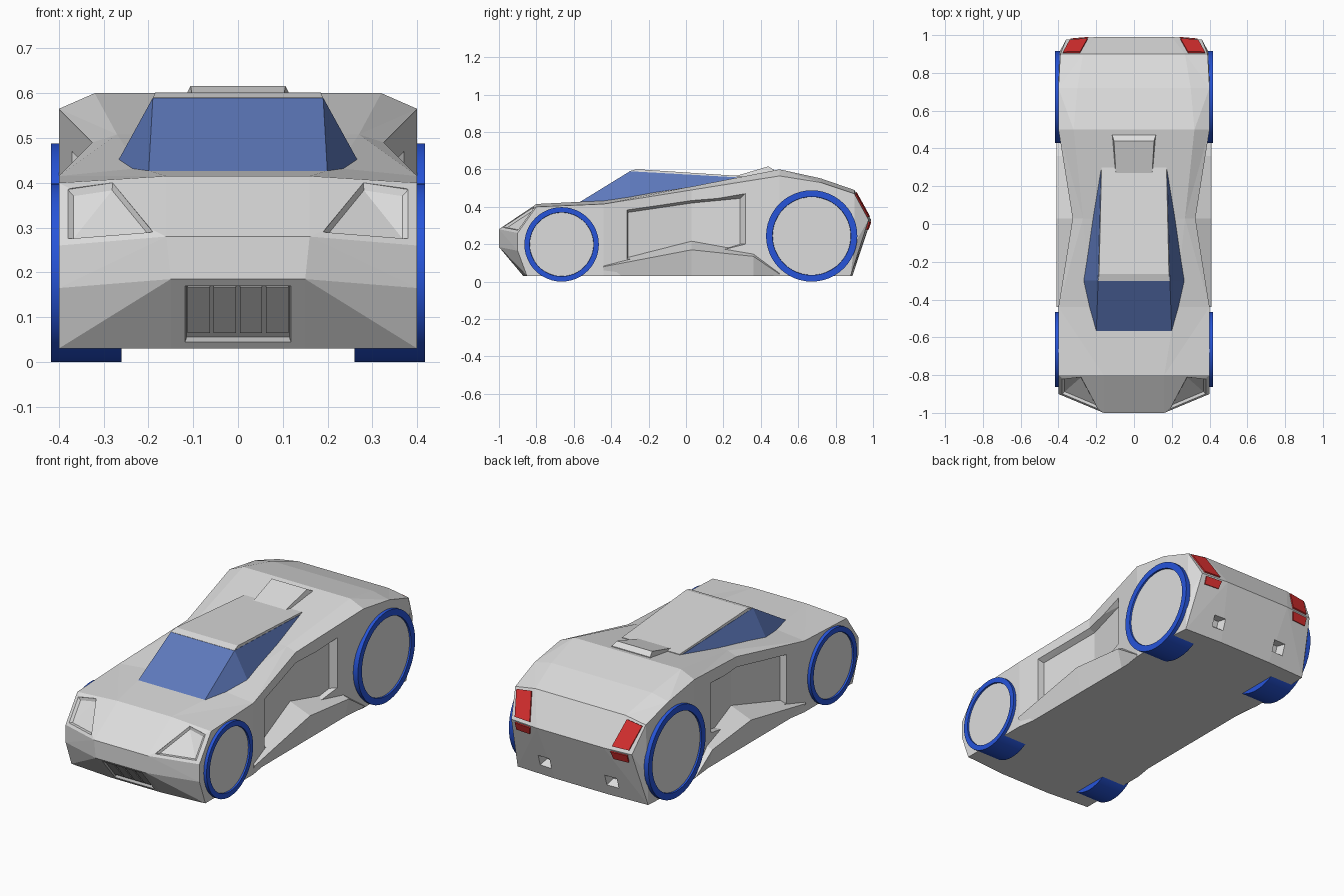
import bpy, bmesh, math
from mathutils import Vector
from mathutils.bvhtree import BVHTree

cube = bpy.data.objects.get("Cube")
if cube:
    bpy.data.objects.remove(cube, do_unlink=True)


def material(name, rgb):
    m = bpy.data.materials.new(name)
    m.use_nodes = True
    m.diffuse_color = (*rgb, 1)
    m.node_tree.nodes["Principled BSDF"].inputs["Base Color"].default_value = (*rgb, 1)
    return m


PAINT = material("light_grey_paint", (0.72, 0.72, 0.72))
GRILLE = material("mid_grey_grille", (0.45, 0.45, 0.45))
BLUE = material("blue_tyre", (0.02, 0.09, 0.7))
GLASS = material("blue_glass", (0.11, 0.19, 0.5))
RED = material("red_lamp", (0.72, 0.03, 0.03))


def loft(bm, rings, caps=True, mats=None):
    """Skin closed rings of points; mats gives a material per step."""
    rows = [[bm.verts.new(p) for p in ring] for ring in rings]
    n = len(rows[0])
    for k, (a, b) in enumerate(zip(rows, rows[1:])):
        for i in range(n):
            j = (i + 1) % n
            bm.faces.new((a[i], a[j], b[j], b[i])).material_index = mats[k] if mats else 0
    if caps:
        bm.faces.new(rows[0]).material_index = mats[0] if mats else 0
        bm.faces.new(rows[-1]).material_index = mats[-1] if mats else 0
    return rows


def finish(bm, name, *mats):
    bmesh.ops.recalc_face_normals(bm, faces=bm.faces)
    me = bpy.data.meshes.new(name)
    bm.to_mesh(me)
    bm.free()
    for m in mats:
        me.materials.append(m)
    ob = bpy.data.objects.new(name, me)
    bpy.context.scene.collection.objects.link(ob)
    return ob


def solid(name, rings, *mats, steps=None):
    bm = bmesh.new()
    loft(bm, rings, True, steps)
    return finish(bm, name, *mats)


# Body shell: half sections from the floor round to the deck
def section(y, floor_x, waist, shoulder, deck):
    return [(0.16, y, 0.03), (floor_x, y, 0.03), (waist[0], y, waist[1]),
            (shoulder[0], y, shoulder[1]), (deck[0], y, deck[1])]


halves = [
    [(0.15, -0.87, 0.03), (0.4, -0.85, 0.03), (0.4, -0.9, 0.165), (0.4, -0.9, 0.26), (0.16, -1, 0.28)],
    section(-0.8, 0.4, (0.4, 0.17), (0.4, 0.4), (0.16, 0.415)),
    section(-0.44, 0.4, (0.4, 0.17), (0.4, 0.415), (0.22, 0.433)),
    section(0.03, 0.325, (0.325, 0.2), (0.325, 0.49), (0.27, 0.508)),
    section(0.5, 0.4, (0.4, 0.2), (0.4, 0.565), (0.32, 0.6)),
    section(0.72, 0.4, (0.4, 0.2), (0.4, 0.53), (0.3, 0.552)),
    [(0.16, 0.89, 0.03), (0.39, 0.88, 0.03), (0.4, 0.9, 0.2), (0.39, 0.9, 0.47), (0.27, 0.9, 0.49)],
]
bm = bmesh.new()
rows = loft(bm, [h + [(-x, y, z) for x, y, z in reversed(h)] for h in halves], caps=False)


def pair(x, y, z):
    return bm.verts.new((x, y, z)), bm.verts.new((-x, y, z))


nose, ridge, corner = pair(0.15, -1, 0.185), pair(0.2, 0.99, 0.33), pair(0.36, 0.976, 0.33)
front, back = rows[0], rows[-1]
for s in (0, 1):
    f = front[::-1] if s else front
    b = back[::-1] if s else back
    q, r, c = nose[s], ridge[s], corner[s]
    for face in ((f[0], f[1], f[2], q), (q, f[2], f[3], f[4]), (b[4], b[3], c, r),
                 (b[3], b[2], c), (b[2], b[1], c), (c, b[1], b[0], r)):
        bm.faces.new(face)
for face in ((front[0], nose[0], nose[1], front[9]), (nose[0], front[4], front[5], nose[1]),
             (back[4], ridge[0], ridge[1], back[5]), (ridge[0], back[0], back[9], ridge[1])):
    bm.faces.new(face)
bmesh.ops.triangulate(bm, faces=bm.faces, quad_method='LONG_EDGE')
body = finish(bm, "body", PAINT, GRILLE)
tree = BVHTree.FromPolygons([v.co.copy() for v in body.data.vertices],
                            [tuple(p.vertices) for p in body.data.polygons])


def on_body(points, end):
    """Project (x, z) corners onto the nose (end -1) or tail (end 1)."""
    pts = [tree.ray_cast(Vector((x, 3 * end, z)), Vector((0, -end, 0)))[0] for x, z in points]
    n = (pts[2] - pts[0]).cross(pts[3] - pts[1]).normalized()
    return pts, n if n.y * end > 0 else -n


def pocket(points, end, depth, taper, mat=0):
    pts, n = on_body(points, end)
    mid = sum(pts, Vector()) / 4
    loft(cut, [[p + n * 0.06 for p in pts], pts,
               [mid + (p - mid) * taper - n * depth for p in pts]], mats=[mat, mat])


def plate(name, points, end, low, high, mat):
    pts, n = on_body(points, end)
    return solid(name, [[p + n * low for p in pts], [p + n * high for p in pts]], mat)


def flip(points, s):
    return [(x * s, z) for x, z in points]


# Recesses: headlights, exhausts, door hollows and grille
headlight = [(0.38, 0.385), (0.28, 0.4), (0.19, 0.29), (0.38, 0.275)]
exhaust = [(0.165, 0.09), (0.235, 0.09), (0.235, 0.15), (0.165, 0.15)]
# y, outer low and high z, inner y, inner high z, side x
door = [(-0.32, 0.12, 0.395, -0.31, 0.37, 0.381),
        (0.03, 0.12, 0.445, 0.03, 0.42, 0.325),
        (0.35, 0.2, 0.5, 0.29, 0.445, 0.376)]
cut = bmesh.new()
for s in (1, -1):
    pocket(flip(headlight, s), -1, 0.012, 0.86)
    pocket(flip(exhaust, s), 1, 0.04, 0.55)
    loft(cut, [[(s * (x + 0.03), y, lo), (s * (x + 0.03), y, hi),
                (s * (x - 0.035), yi, zi), (s * (x - 0.035), yi, lo)]
               for y, lo, hi, yi, zi, x in door])
pocket([(-0.118, 0.045), (0.118, 0.045), (0.118, 0.17), (-0.118, 0.17)], -1, 0.014, 0.97, 1)
bmesh.ops.triangulate(cut, faces=cut.faces)
cutter = finish(cut, "recess_cutter", PAINT, GRILLE)
cutter.hide_render = True
mod = body.modifiers.new("recesses", 'BOOLEAN')
mod.operation, mod.solver, mod.object = 'DIFFERENCE', 'EXACT', cutter
deps = bpy.context.evaluated_depsgraph_get()
body.data = bpy.data.meshes.new_from_object(body.evaluated_get(deps))
body.modifiers.clear()
bpy.data.objects.remove(cutter, do_unlink=True)

# Grille slats
for i in range(4):
    x = -0.0875 + i * 0.0583
    plate(f"grille_slat_{i + 1}", [(x - 0.025, 0.06), (x + 0.025, 0.06), (x + 0.025, 0.162), (x - 0.025, 0.162)],
          -1, -0.016, -0.008, GRILLE)

# Tail lamps
upper = [(0.285, 0.475), (0.375, 0.462), (0.34, 0.345), (0.245, 0.345)]
lower = [(0.24, 0.322), (0.335, 0.322), (0.335, 0.28), (0.25, 0.28)]
for s, side in ((1, "left"), (-1, "right")):
    plate(f"{side}_upper_tail_lamp", flip(upper, s), 1, -0.002, 0.007, RED)
    plate(f"{side}_lower_tail_lamp", flip(lower, s), 1, -0.002, 0.007, RED)

# Side skirts: ridge points (y, z), tucked under at the floor
skirt_line = [(-0.44, 0.08), (0.03, 0.17), (0.36, 0.135), (0.5, 0.04)]
for s, side in ((1, "left"), (-1, "right")):
    solid(f"{side}_skirt", [[(s * 0.385, y, 0.03), (s * 0.41, y, z),
                             (s * 0.28, y, z + 0.05), (s * 0.28, y, 0.03)]
                            for y, z in skirt_line], PAINT)

# Glass canopy
bm = bmesh.new()
cowl, sill, tail = pair(0.2, -0.585, 0.415), pair(0.27, -0.3, 0.445), pair(0.175, 0.32, 0.53)
brow, roof_end = pair(0.19, -0.3, 0.59), pair(0.175, 0.3, 0.556)
for s in (0, 1):
    bm.faces.new((cowl[s], sill[s], brow[s]))
    bm.faces.new((sill[s], tail[s], roof_end[s], brow[s]))
for a, b in ((cowl, brow), (brow, roof_end), (roof_end, tail)):
    bm.faces.new((a[0], a[1], b[1], b[0]))
bm.faces.new((cowl[0], sill[0], tail[0], tail[1], sill[1], cowl[1]))
finish(bm, "canopy_glass", GLASS)


def slab(y, low_x, low_z, top_x, top_z):
    return [(-low_x, y, low_z), (low_x, y, low_z), (top_x, y, top_z), (-top_x, y, top_z)]


# Roof panel and air scoop
solid("roof_panel", [slab(-0.302, 0.19, 0.58, 0.19, 0.59), slab(-0.265, 0.19, 0.58, 0.185, 0.601),
                     slab(0.3, 0.176, 0.54, 0.172, 0.564)], PAINT)
solid("roof_scoop", [slab(0.2, 0.097, 0.52, 0.092, 0.545), slab(0.44, 0.118, 0.56, 0.106, 0.616),
                     slab(0.47, 0.12, 0.57, 0.115, 0.598)], PAINT)


# Wheels: blue tyre with a flat, slightly sunken disc
def wheel(name, s, y, r):
    profile = [(0.26, r), (0.417, r), (0.417, r * 0.86), (0.408, r * 0.855)]
    rings = [[(s * x, y + q * math.cos(a), r + q * math.sin(a))
              for a in (math.tau * i / 48 for i in range(48))] for x, q in profile]
    bm = bmesh.new()
    loft(bm, rings, mats=[0, 0, 0])
    bm.faces.ensure_lookup_table()
    bm.faces[-1].material_index = 1
    return finish(bm, name, BLUE, PAINT)


wheels = [wheel(f"{end}_{side}_wheel", s, y, r)
          for end, y, r in (("front", -0.665, 0.199), ("rear", 0.672, 0.244))
          for s, side in ((1, "left"), (-1, "right"))]
for ob in bpy.context.scene.objects:
    ob.select_set(ob in wheels)
bpy.context.view_layer.objects.active = wheels[0]
bpy.ops.object.shade_smooth_by_angle(angle=math.radians(30))
